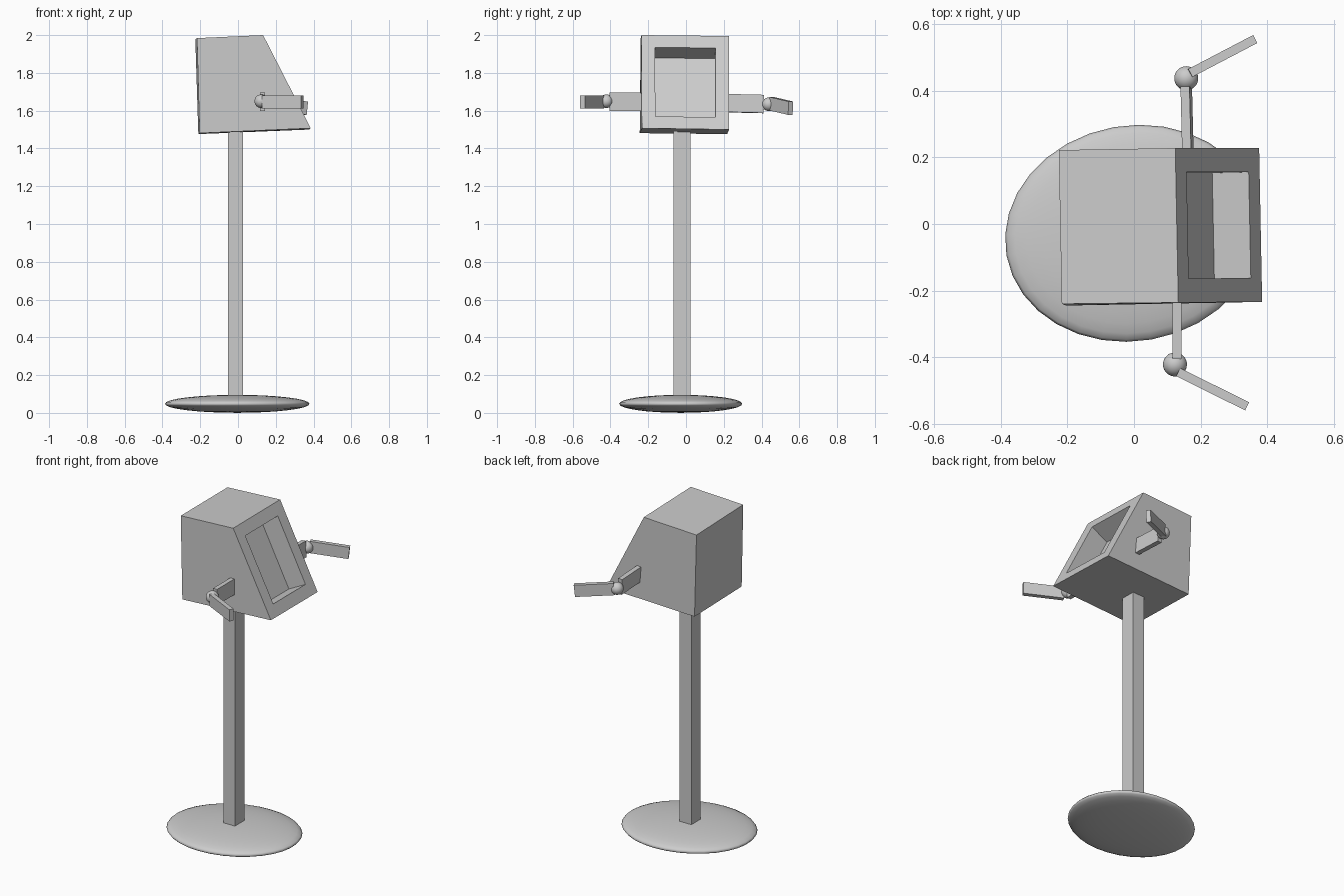
import bpy, bmesh, math
from mathutils import Vector, Matrix

cube = bpy.data.objects.get("Cube")
if cube:
    bpy.data.objects.remove(cube, do_unlink=True)

GREY = (0.6, 0.6, 0.6, 1.0)
grey = bpy.data.materials.new("plain grey")
grey.use_nodes = True
grey.diffuse_color = GREY
grey.node_tree.nodes["Principled BSDF"].inputs["Base Color"].default_value = GREY


def make_object(name, bm, smooth=False):
    bmesh.ops.recalc_face_normals(bm, faces=bm.faces)
    for face in bm.faces:
        face.smooth = smooth
    mesh = bpy.data.meshes.new(name)
    bm.to_mesh(mesh)
    bm.free()
    mesh.materials.append(grey)
    obj = bpy.data.objects.new(name, mesh)
    bpy.context.collection.objects.link(obj)
    return obj


def ellipsoid(name, center, radii, turn=0.0, segments=32, rings=16):
    bm = bmesh.new()
    matrix = (Matrix.Translation(center) @ Matrix.Rotation(turn, 4, 'Z')
              @ Matrix.Diagonal((*radii, 1)))
    bmesh.ops.create_uvsphere(bm, u_segments=segments, v_segments=rings,
                              radius=1, matrix=matrix)
    return make_object(name, bm, smooth=True)


def beam(name, start, end, thickness, height, up=(0, 0, 1)):
    """Box running from start to end, with its height along up."""
    start, end = Vector(start), Vector(end)
    along = end - start
    x = along.normalized()
    y = Vector(up).cross(x).normalized()
    z = x.cross(y)
    matrix = Matrix((x * along.length, y * thickness, z * height)).transposed().to_4x4()
    matrix.translation = (start + end) / 2
    bm = bmesh.new()
    bmesh.ops.create_cube(bm, size=1, matrix=matrix)
    return make_object(name, bm)


# Base disc and post
ellipsoid("base", (-0.004, -0.028, 0.048), (0.385, 0.324, 0.0475), math.radians(10))
beam("post", (-0.0135, -0.021, 0.05), (-0.0135, -0.021, 1.52), 0.079, 0.09, up=(0, 1, 0))

# Head: wedge-shaped side profile, slightly askew, with a recessed screen on +x
left = [(-0.226, 0.222, 1.978), (0.124, 0.228, 1.995),
        (0.376, 0.228, 1.500), (-0.210, 0.218, 1.476)]
right = [(-0.217, -0.240, 1.984), (0.133, -0.236, 2.000),
         (0.385, -0.234, 1.507), (-0.203, -0.245, 1.481)]
bm = bmesh.new()
a = [bm.verts.new(p) for p in left]
b = [bm.verts.new(p) for p in right]
bm.faces.new(a)
bm.faces.new(b[::-1])
sides = [bm.faces.new((a[i], b[i], b[(i + 1) % 4], a[(i + 1) % 4])) for i in range(4)]
bmesh.ops.recalc_face_normals(bm, faces=bm.faces)
screen = sides[1]
bmesh.ops.inset_individual(bm, faces=[screen], thickness=0.072, use_even_offset=True)
normal = screen.normal.copy()
screen = bmesh.ops.extrude_discrete_faces(bm, faces=[screen])["faces"][0]
bmesh.ops.translate(bm, verts=screen.verts, vec=normal * -0.123)
make_object("head", bm)

# Arms: flat upper arm, ball elbow and forearm reaching forward
arms = {
    "right": dict(shoulder=(0.129, -0.22, 1.647), wrist=(0.129, -0.405, 1.647),
                  elbow=(0.123, -0.422, 1.650),
                  fore=((0.133, -0.445, 1.646), (0.340, -0.548, 1.646)), up=(0, 0, 1)),
    "left": dict(shoulder=(0.162, 0.21, 1.640), wrist=(0.157, 0.412, 1.635),
                 elbow=(0.157, 0.438, 1.634),
                 fore=((0.166, 0.452, 1.637), (0.361, 0.554, 1.613)), up=(-0.08, 0, 1)),
}
for side, arm in arms.items():
    beam(side + "_upper_arm", arm["shoulder"], arm["wrist"], 0.027, 0.096, arm["up"])
    ellipsoid(side + "_elbow", arm["elbow"], (0.036,) * 3)
    beam(side + "_forearm", *arm["fore"], 0.027, 0.071)
